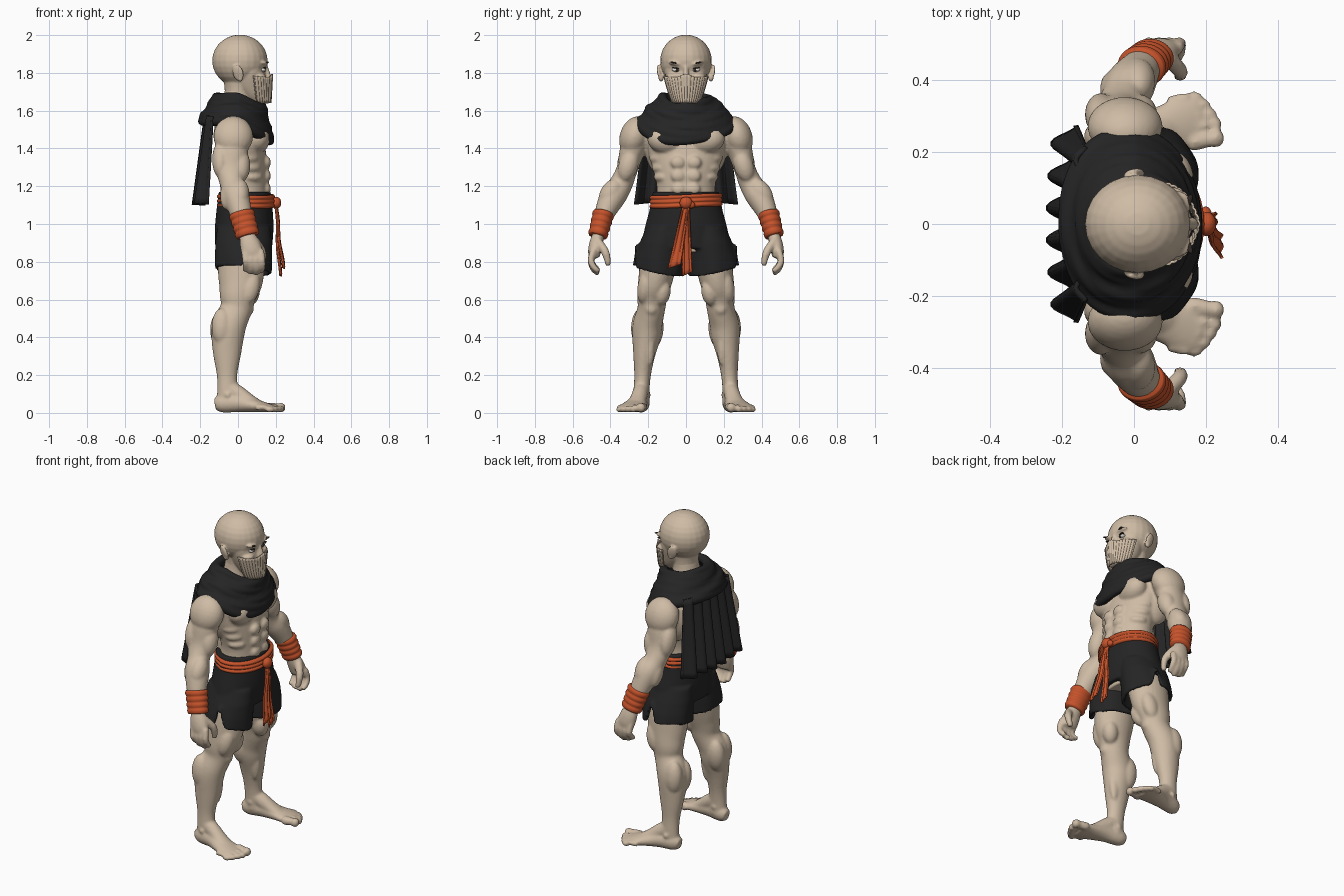
import bpy, bmesh, math
from math import sin, cos, pi, exp, atan2
from mathutils import Vector, Matrix, Euler

def material(name, rgb):
    m = bpy.data.materials.new(name)
    m.diffuse_color = (*rgb, 1)
    return m

SKIN = material("skin", (0.62, 0.50, 0.375))
BLACK = material("black cloth", (0.018, 0.018, 0.019))
ORANGE = material("orange cloth", (0.56, 0.085, 0.024))
WHITE = material("eye white", (0.75, 0.72, 0.68))
DARK = material("dark brown", (0.03, 0.022, 0.018))
X, Y, Z = Vector((1, 0, 0)), Vector((0, 1, 0)), Vector((0, 0, 1))

def spline(pts, sub):
    """Catmull-Rom through points of any dimension."""
    out = []
    for i in range(len(pts) - 1):
        a, b, c, d = pts[max(i - 1, 0)], pts[i], pts[i + 1], pts[min(i + 2, len(pts) - 1)]
        for k in range(sub):
            t = k / sub
            out.append([0.5 * (2 * q + (r - p) * t + (2 * p - 5 * q + 4 * r - w) * t * t
                        + (3 * q - p - 3 * r + w) * t ** 3) for p, q, r, w in zip(a, b, c, d)])
    return out + [list(pts[-1])]

def tube(bm, pts, s=1, n=24, sub=4, flat=False, closed=False, ref=X):
    """Loft of ellipses; each point is x, y, z, radius a, radius b. s=-1 mirrors in y."""
    pts = spline(pts, sub) if sub > 1 else pts
    cs = [Vector((p[0], s * p[1], p[2])) for p in pts]
    rings, m = [], len(cs)
    for i, p in enumerate(pts):
        a, b = X, Y
        if not flat:
            t = (cs[(i + 1) % m] - cs[i - 1]) if closed else cs[min(i + 1, m - 1)] - cs[max(i - 1, 0)]
            t.normalize()
            a = (ref - t * ref.dot(t)).normalized()
            b = t.cross(a)
        rings.append([bm.verts.new(cs[i] + a * p[3] * cos(2 * pi * k / n) + b * p[4] * sin(2 * pi * k / n))
                      for k in range(n)])
    for i in range(m if closed else m - 1):
        r, q = rings[i], rings[(i + 1) % m]
        for k in range(n):
            bm.faces.new((r[k], r[(k + 1) % n], q[(k + 1) % n], q[k]))
    if not closed:
        bm.faces.new(rings[0])
        bm.faces.new(rings[-1])
    return [v for r in rings for v in r]

def ball(bm, c, r, s=1, rot=(0, 0, 0)):
    mat = Matrix.Translation((c[0], s * c[1], c[2])) @ Euler((s * rot[0], rot[1], s * rot[2])).to_matrix().to_4x4()
    bmesh.ops.create_uvsphere(bm, u_segments=24, v_segments=14, radius=1, matrix=mat @ Matrix.Diagonal((*r, 1)))

def finish(bm, name, mat, voxel=0, smooth=2, thick=0):
    bmesh.ops.recalc_face_normals(bm, faces=bm.faces)
    me = bpy.data.meshes.new(name)
    bm.to_mesh(me)
    bm.free()
    ob = bpy.data.objects.new(name, me)
    bpy.context.collection.objects.link(ob)
    if voxel:
        md = ob.modifiers.new("remesh", 'REMESH')
        md.mode, md.voxel_size = 'VOXEL', voxel
        md = ob.modifiers.new("smooth", 'SMOOTH')
        md.factor, md.iterations = 0.5, smooth
    if thick:
        md = ob.modifiers.new("thickness", 'SOLIDIFY')
        md.thickness, md.offset = thick, 0
    if voxel or thick:
        bpy.context.view_layer.update()
        new = bpy.data.meshes.new_from_object(ob.evaluated_get(bpy.context.evaluated_depsgraph_get()))
        ob.modifiers.clear()
        ob.data = new
    ob.data.materials.clear()
    ob.data.materials.append(mat)
    ob.data.polygons.foreach_set("use_smooth", [True] * len(ob.data.polygons))
    return ob

def sheet(name, f, nu, nv, thick, mat):
    bm = bmesh.new()
    g = [[bm.verts.new(f(2 * i / nu - 1, j / nv)) for i in range(nu + 1)] for j in range(nv + 1)]
    for j in range(nv):
        for i in range(nu):
            bm.faces.new((g[j][i], g[j][i + 1], g[j + 1][i + 1], g[j + 1][i]))
    return finish(bm, name, mat, thick=thick)

# Body: torso
bm = bmesh.new()
tube(bm, [(.03, 0, .85, .125, .16), (.03, 0, 1.0, .125, .17), (.035, 0, 1.1, .125, .163), (.042, 0, 1.2, .118, .155),
          (.035, 0, 1.3, .122, .178), (.02, 0, 1.4, .125, .205), (0, 0, 1.5, .125, .22), (-.02, 0, 1.57, .1, .17),
          (-.01, 0, 1.63, .075, .09), (0, 0, 1.72, .068, .072)], n=40, flat=True)
for s in (1, -1):
    # chest, abdomen and back muscles
    ball(bm, (.09, .1, 1.445), (.075, .108, .078), s, (.15, 0, -.25))
    for z, y in ((1.325, .043), (1.255, .041), (1.185, .038)):
        ball(bm, (.15, y, z), (.024, .039, .034), s)
    for k in range(3):
        ball(bm, (.085 - .01 * k, .135 + .012 * k, 1.25 + .05 * k), (.05, .028, .024), s, (-.5, 0, -.6))
    ball(bm, (-.035, .165, 1.39), (.085, .055, .13), s, (-.2, 0, 0))
    ball(bm, (-.07, .1, 1.47), (.06, .09, .09), s)
    ball(bm, (-.05, .055, 1.2), (.045, .045, .15), s)
    # arm
    ball(bm, (-.025, .272, 1.465), (.105, .078, .108), s, (.35, 0, 0))
    tube(bm, [(-.02, .23, 1.5, .08, .07), (-.03, .28, 1.4, .085, .068), (-.037, .312, 1.29, .08, .056),
              (-.03, .345, 1.21, .064, .062), (-.012, .385, 1.15, .07, .07), (.012, .425, 1.07, .06, .056),
              (.03, .45, 1.0, .048, .043), (.045, .462, .94, .043, .034)], s)
    ball(bm, (.015, .305, 1.31), (.05, .052, .09), s, (.3, 0, 0))
    ball(bm, (-.092, .305, 1.34), (.045, .055, .1), s, (.3, 0, 0))
    ball(bm, (.01, .4, 1.16), (.05, .055, .085), s, (.5, 0, 0))
    ball(bm, (-.06, .375, 1.15), (.035, .045, .08), s, (.4, 0, 0))
    # hand
    tube(bm, [(.045, .462, .95, .038, .03), (.06, .475, .9, .052, .036), (.075, .485, .85, .056, .034),
              (.078, .485, .82, .05, .026)], s)
    for k in range(4):
        x, d = .034 + .029 * k, (.018, .004, 0, .012)[k]
        tube(bm, [(x, .49, .86, .018, .018), (x + .006, .503, .81, .018, .018), (x + .008, .492, .765 + d, .017, .017),
                  (x + .004, .462, .735 + d, .014, .014)], s, n=12)
    tube(bm, [(.09, .465, .91, .025, .02), (.125, .432, .86, .022, .022), (.13, .418, .82, .019, .019),
              (.125, .412, .78, .014, .014)], s, n=12)
    # leg
    tube(bm, [(.02, .1, .95, .12, .1), (.018, .14, .82, .125, .1), (.014, .163, .7, .118, .09), (0, .178, .62, .098, .081),
              (-.01, .184, .55, .084, .073), (-.045, .203, .47, .09, .078), (-.055, .21, .4, .086, .075),
              (-.058, .222, .3, .072, .057), (-.058, .23, .2, .054, .044), (-.055, .235, .12, .055, .042),
              (-.055, .235, .05, .06, .043)], s, n=28)
    ball(bm, (.07, .125, .635), (.045, .043, .07), s, (.2, .2, 0))
    ball(bm, (.065, .215, .665), (.05, .042, .09), s, (.15, .2, 0))
    ball(bm, (.08, .17, .72), (.055, .04, .1), s, (.1, .2, 0))
    ball(bm, (.058, .184, .555), (.026, .035, .04), s)
    ball(bm, (-.015, .19, .4), (.04, .03, .15), s)
    ball(bm, (-.09, .167, .44), (.058, .048, .1), s, (.1, 0, 0))
    ball(bm, (-.085, .243, .455), (.055, .048, .1), s, (.05, 0, 0))
    # foot and toes
    tube(bm, [(-.122, .232, .045, .03, .028), (-.085, .235, .05, .048, .043), (0, .25, .052, .048, .048),
              (.08, .268, .04, .037, .062), (.14, .282, .03, .027, .073), (.18, .287, .024, .02, .066)], s, ref=Z)
    tube(bm, [(-.05, .235, .13, .045, .042), (0, .243, .1, .045, .042), (.06, .256, .065, .035, .045),
              (.13, .27, .035, .02, .05)], s, ref=Z)
    ball(bm, (-.055, .238, .095), (.025, .053, .025), s)
    for y, x, r in ((.237, .228, .026), (.277, .222, .019), (.304, .208, .018), (.33, .19, .017), (.352, .168, .016)):
        tube(bm, [(x - .07, y - .01, .028, r, r), (x - .02, y, .03, r * .85, r * .9)], s, n=12, ref=Z)
        ball(bm, (x, y + .002, r + .002), (.024, r, r), s)
finish(bm, "body", SKIN, voxel=.0088)

# Head with neck, jaw, brow, nose and ears
bm = bmesh.new()
ball(bm, (.01, 0, 1.864), (.147, .137, .138))
tube(bm, [(.06, 0, 1.84, .08, .115), (.062, 0, 1.79, .085, .11), (.07, 0, 1.73, .09, .092), (.088, 0, 1.68, .075, .072),
          (.1, 0, 1.645, .055, .048)], n=32, flat=True)
tube(bm, [(0, 0, 1.58, .078, .082), (0, 0, 1.7, .07, .074), (0, 0, 1.78, .08, .085)], flat=True)
tube(bm, [(.138, 0, 1.85, .014, .016), (.15, 0, 1.81, .016, .013), (.165, 0, 1.765, .016, .02)], n=12)
for s in (1, -1):
    ball(bm, (.122, .048, 1.847), (.035, .045, .014), s, (.2, 0, -.3))
    ball(bm, (.11, .066, 1.778), (.04, .036, .022), s, (0, 0, -.5))
    ball(bm, (0, .138, 1.8), (.03, .012, .046), s, (-.25, -.2, .35))
    ball(bm, (.012, .132, 1.775), (.016, .014, .022), s)
finish(bm, "head", SKIN, voxel=.006)

# Eyes and eyebrows
for part, mat, c, r, rot in (("eye", WHITE, (.128, .05, 1.815), (.017, .025, .011), (.1, 0, -.35)),
                             ("pupil", DARK, (.141, .047, 1.815), (.006, .009, .0095), (0, 0, -.35)),
                             ("eyelid", DARK, (.136, .05, 1.825), (.013, .027, .003), (.15, 0, -.4)),
                             ("eyebrow", DARK, (.147, .052, 1.85), (.01, .034, .005), (.25, 0, -.42))):
    bm = bmesh.new()
    for s in (1, -1):
        ball(bm, c, r, s, rot)
    finish(bm, part + "s", mat)

# Pleated face mask
def mask(u, v):
    a = u * 1.45
    z = 1.64 + (.135 + .02 * exp(-(u / .2) ** 2) + .01 * u * u) * (1 - v)
    k = min(1, max(0, (z - 1.64) / .14))
    p = .0035 * abs(cos(u * 9 * pi)) + .006 * exp(-(u / .15) ** 2) * k
    return ((.087 - .02 * k) + (.084 + .022 * k + p) * cos(a), (.064 + .05 * k ** .7 + p) * sin(a), z)
sheet("face_mask", mask, 108, 10, .006, SKIN)

# Draped scarf made of folded rolls
bm = bmesh.new()
for i in range(7):
    t, pts = i / 6, []
    for k in range(64):
        a = 2 * pi * k / 64
        c = cos(a)
        x = (.125 + .045 * t) * c if c > 0 else -(.115 + .075 * t) * abs(c) ** .8
        zs = 1.665 - .125 * t
        z = zs + c * ((-.04 - .06 * t) if c > 0 else -.005) + .006 * sin(3 * a + 2.1 * i)
        r = .025 + .004 * sin(2 * a + 1.7 * i)
        pts.append((x, (.125 + .118 * t ** .85) * sin(a), z, r, r))
    tube(bm, pts, n=14, sub=1, closed=True, ref=Z)
finish(bm, "scarf", BLACK, voxel=.009, smooth=1)

# Cape hanging down the back
def cape(u, v):
    fold = cos(6 * pi * (u - 1 / 6) + .4 * v * u)
    return (-(.145 + .045 * v) - .02 * (1 - u * u) - (.01 + .02 * v) * fold,
            (.215 + .06 * v) * u, 1.57 - .465 * v - .006 * cos(5 * u))
sheet("cape", cape, 80, 14, .014, BLACK)

# Shorts with hollow legs, folds and side slits
bm = bmesh.new()
tube(bm, [(.035, 0, 1.17, .138, .178), (.035, 0, 1.08, .148, .192), (.033, 0, .98, .155, .218),
          (.03, 0, .87, .15, .24)], n=48, flat=True)
for s in (1, -1):
    vs = tube(bm, [(.03, .11, .98, .14, .1), (.03, .128, .9, .15, .118), (.028, .14, .82, .151, .13), (.026, .147, .75, .15, .135),
                   (.026, .147, .75, .131, .116), (.028, .14, .82, .131, .111), (.03, .135, .87, .13, .1)],
              s, n=72, sub=1, flat=True)
    for v in vs:
        k = max(0, (.9 - v.co.z) / .15)
        dx, dy = v.co.x - .028, s * v.co.y - .145
        a = atan2(dy, dx)
        f = 1 + .022 * sin(7 * a + 1) * k
        v.co.x, v.co.y = .028 + dx * f, s * max(.004, .145 + dy * f)
        v.co.z += k * (.2 * dy - .1 * dx + .11 * exp(-((a - 1.35) / .15) ** 2))
finish(bm, "shorts", BLACK, voxel=.009)

# Wrapped belt, knot and hanging sash tails
bm = bmesh.new()
rows = [(.042, 0, 1.088 + .068 * i / 18, .146 + .008 * abs(sin(pi * i / 6)), .186 + .008 * abs(sin(pi * i / 6)))
        for i in range(19)]
for v in tube(bm, rows, n=56, sub=1, flat=True):
    v.co.z += .006 * sin(v.co.y * 9) * (1 if v.co.x > 0 else 0)
finish(bm, "belt", ORANGE)
bm = bmesh.new()
ball(bm, (.203, 0, 1.112), (.026, .034, .032), 1, (.3, 0, 0))
ball(bm, (.2, .02, 1.105), (.018, .03, .02), 1, (-.4, 0, 0))
finish(bm, "knot", ORANGE)
for name, x, y, z, w in (("left_sash_tail", .238, -.062, .775, .034), ("right_sash_tail", .222, .006, .735, .026)):
    sheet(name, lambda u, v: (.2 + (x - .2) * v + .004 * cos(u * 6) + .004 * sin(v * 8),
                              y * v + (.016 + (w - .016) * v) * u, 1.1 + (z - 1.1) * v + .012 * u * v), 12, 14, .009, ORANGE)

# Wrist wraps
bm = bmesh.new()
for s in (1, -1):
    tube(bm, [(.018 + .034 * t, .436 + .032 * t, 1.06 - .125 * t, (.068 - .006 * t) * (.94 + .09 * abs(sin(4 * pi * t))),
               (.057 - .006 * t) * (.94 + .09 * abs(sin(4 * pi * t)))) for t in (i / 24 for i in range(25))], s, n=32, sub=1)
finish(bm, "wrist_wraps", ORANGE)
